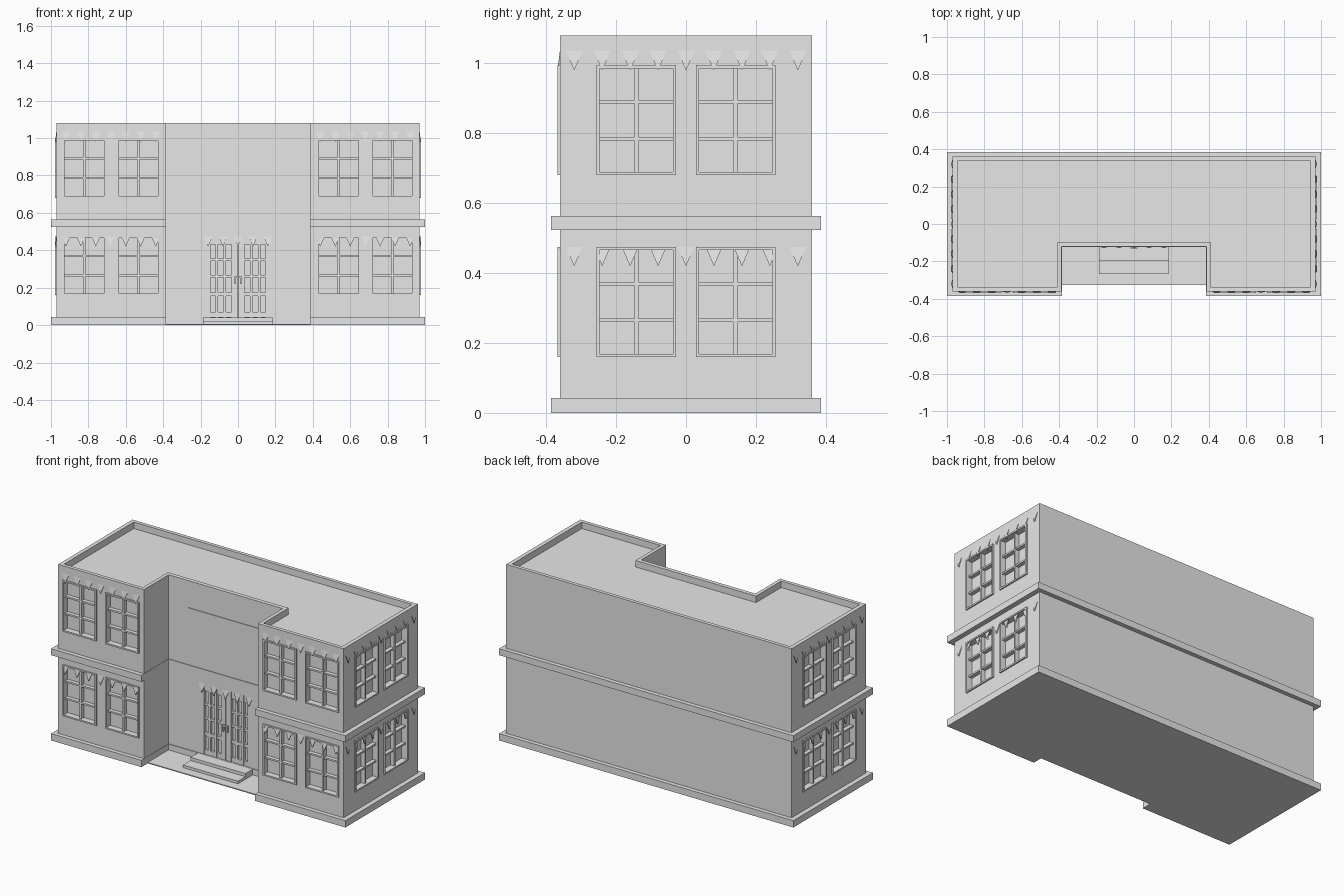
import bpy
import bmesh
from math import pi
from mathutils import Matrix, Vector

cube = bpy.data.objects.get("Cube")
if cube:
    bpy.data.objects.remove(cube, do_unlink=True)

# One plain colour for the whole building
grey = bpy.data.materials.new("plain_grey")
grey.use_nodes = True
grey.diffuse_color = (0.8, 0.8, 0.8, 1)
grey.node_tree.nodes["Principled BSDF"].inputs["Base Color"].default_value = (0.8, 0.8, 0.8, 1)


def finish(name, bm):
    bmesh.ops.recalc_face_normals(bm, faces=bm.faces)
    mesh = bpy.data.meshes.new(name)
    bm.to_mesh(mesh)
    bm.free()
    mesh.materials.append(grey)
    obj = bpy.data.objects.new(name, mesh)
    bpy.context.collection.objects.link(obj)
    return obj


def box(bm, x0, x1, y0, y1, z0, z1, place=Matrix()):
    mid = Vector((x0 + x1, y0 + y1, z0 + z1)) / 2
    size = Matrix.Diagonal((x1 - x0, y1 - y0, z1 - z0, 1))
    bmesh.ops.create_cube(bm, size=1, matrix=place @ Matrix.Translation(mid) @ size)


def prism(bm, outline, z0, z1):
    base = bm.faces.new([bm.verts.new((x, y, z0)) for x, y in outline])
    top = bmesh.ops.extrude_face_region(bm, geom=[base], use_keep_orig=True)["geom"]
    verts = [v for v in top if isinstance(v, bmesh.types.BMVert)]
    bmesh.ops.translate(bm, verts=verts, vec=(0, 0, z1 - z0))


def u_plan(x, y, recess_x, recess_y):
    return [(-x, -y), (-recess_x, -y), (-recess_x, recess_y), (recess_x, recess_y),
            (recess_x, -y), (x, -y), (x, y), (-x, y)]


def tooth(bm, u, top, place):
    # Hanging wedge: flush with the wall at the top, standing out at the tip
    a, b, tip, back = [bm.verts.new(place @ Vector(p)) for p in (
        (u - 0.024, -0.001, top), (u + 0.024, -0.001, top),
        (u, -0.008, top - 0.055), (u, 0.004, top - 0.055))]
    for tri in ((a, b, tip), (b, a, back), (a, tip, back), (b, back, tip)):
        bm.faces.new(tri)


# Wall frames: local x runs along the wall, local -y points outward
front = Matrix.Translation((0, -0.36, 0))
right = Matrix.Translation((0.97, 0, 0)) @ Matrix.Rotation(pi / 2, 4, 'Z')
left = Matrix.Translation((-0.97, 0, 0)) @ Matrix.Rotation(-pi / 2, 4, 'Z')
entry = Matrix.Translation((0, -0.12, 0))

window_spots = [(front, u) for u in (-0.822, -0.532, 0.538, 0.826)]
window_spots += [(wall, u) for wall in (left, right) for u in (-0.142, 0.142)]
floors = (0.16, 0.68)
HALF, TALL, DEEP = 0.114, 0.315, 0.03

# Walls with window and door openings and a sunken roof
bm = bmesh.new()
prism(bm, u_plan(0.97, 0.36, 0.388, -0.12), 0.02, 1.08)
walls = finish("walls", bm)

bm = bmesh.new()
for wall, u in window_spots:
    for z in floors:
        box(bm, u - HALF, u + HALF, -0.05, DEEP, z, z + TALL, wall)
box(bm, -0.165, 0.165, -0.05, 0.02, 0.04, 0.475, entry)
prism(bm, u_plan(0.945, 0.338, 0.41, -0.095), 1.04, 1.15)
cutter = finish("opening_cutter", bm)
cutter.hide_render = True

cut = walls.modifiers.new("openings", 'BOOLEAN')
cut.operation = 'DIFFERENCE'
cut.solver = 'EXACT'
cut.object = cutter
bpy.context.view_layer.objects.active = walls
bpy.ops.object.modifier_apply(modifier=cut.name)
bpy.data.objects.remove(cutter, do_unlink=True)

# Plinth and storey band
for name, z0, z1 in (("plinth", 0, 0.042), ("storey_band", 0.524, 0.564)):
    bm = bmesh.new()
    prism(bm, u_plan(1.0, 0.386, 0.386, -0.124), z0, z1)
    finish(name, bm)

# Window frames with glazing bars
bm = bmesh.new()
for wall, u in window_spots:
    for z in floors:
        top = z + TALL
        for s in (-1, 1):
            edge = sorted((u + s * HALF, u + s * (HALF - 0.009)))
            box(bm, edge[0], edge[1], -0.008, DEEP, z, top, wall)
        box(bm, u - HALF, u + HALF, -0.008, DEEP, z, z + 0.009, wall)
        box(bm, u - HALF, u + HALF, -0.008, DEEP, top - 0.009, top, wall)
        box(bm, u - 0.006, u + 0.006, 0.004, DEEP, z, top, wall)
        for k in (1, 2):
            bar = z + TALL * k / 3
            box(bm, u - HALF, u + HALF, 0.006, DEEP, bar - 0.005, bar + 0.005, wall)
finish("window_frames", bm)

# Hanging teeth above the windows and the door
bm = bmesh.new()
for top in (0.475, 1.035):
    for k in range(-4, 5):
        for wall in (left, right):
            tooth(bm, k * 0.08, top, wall)
    for k in range(-3, 4):
        for s in (-1, 1):
            tooth(bm, s * 0.68 + k * 0.08, top, front)
for k in range(-2, 3):
    tooth(bm, k * 0.08, 0.475, entry)
finish("hanging_teeth", bm)

# Double door made of stiles and rails around narrow panes
bm = bmesh.new()
for s in (-1, 1):
    for inner, outer in ((0.002, 0.035), (0.063, 0.078), (0.106, 0.121), (0.148, 0.165)):
        x0, x1 = sorted((s * inner, s * outer))
        box(bm, x0, x1, 0.003, 0.02, 0.04, 0.475, entry)
    x0, x1 = sorted((s * 0.002, s * 0.165))
    for z0, z1 in ((0.04, 0.07), (0.155, 0.175), (0.255, 0.268), (0.342, 0.355), (0.43, 0.475)):
        box(bm, x0, x1, 0.005, 0.02, z0, z1, entry)
finish("double_door", bm)

bm = bmesh.new()
for s in (-1, 1):
    box(bm, s * 0.014 - 0.004, s * 0.014 + 0.004, -0.01, 0.004, 0.22, 0.26, entry)
box(bm, -0.018, 0.018, -0.012, -0.006, 0.252, 0.262, entry)
finish("door_handle", bm)

# Blank panel over the entrance
bm = bmesh.new()
box(bm, -0.26, 0.26, -0.004, 0.002, 0.6, 0.915, entry)
finish("wall_panel", bm)

# Porch floor and entrance steps
bm = bmesh.new()
box(bm, -0.386, 0.386, -0.325, -0.122, 0, 0.006)
finish("porch_floor", bm)

bm = bmesh.new()
box(bm, -0.187, 0.187, -0.195, -0.118, 0.003, 0.041)
box(bm, -0.187, 0.187, -0.268, -0.195, 0.003, 0.022)
finish("entrance_steps", bm)
